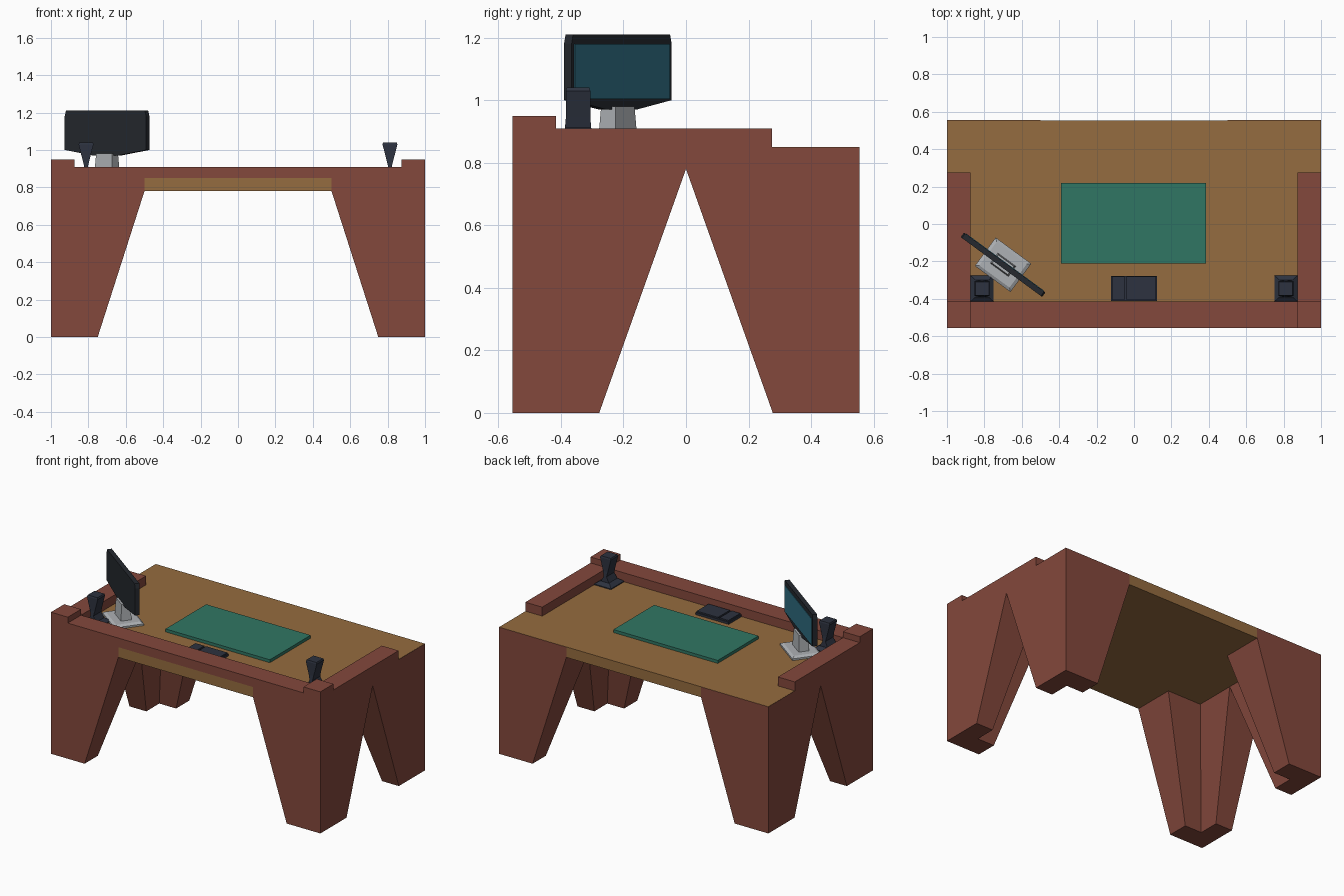
import bpy, bmesh
from math import radians
from mathutils import Matrix

if "Cube" in bpy.data.objects:
    bpy.data.objects.remove(bpy.data.objects["Cube"])


def material(name, r, g, b):
    m = bpy.data.materials.new(name)
    m.diffuse_color = (r, g, b, 1)
    m.use_nodes = True
    m.node_tree.nodes["Principled BSDF"].inputs["Base Color"].default_value = m.diffuse_color
    return m


RED = material("red_wood", 0.23, 0.065, 0.045)
WOOD = material("light_wood", 0.30, 0.15, 0.05)
GREEN = material("green", 0.03, 0.18, 0.125)
DARK = material("dark_plastic", 0.026, 0.032, 0.05)
BLACK = material("black_plastic", 0.018, 0.022, 0.028)
GREY = material("light_grey", 0.42, 0.44, 0.46)
TEAL = material("screen_glass", 0.03, 0.16, 0.23)


def loft(name, rings, mat, matrix=None):
    """Skin matching rings of points and cap both ends."""
    bm = bmesh.new()
    loops = [[bm.verts.new(p) for p in ring] for ring in rings]
    n = len(loops[0])
    for a, b in zip(loops, loops[1:]):
        for i in range(n):
            j = (i + 1) % n
            bm.faces.new((a[i], a[j], b[j], b[i]))
    bm.faces.new(loops[0])
    bm.faces.new(loops[-1])
    bmesh.ops.recalc_face_normals(bm, faces=bm.faces[:])
    mesh = bpy.data.meshes.new(name)
    bm.to_mesh(mesh)
    bm.free()
    mesh.materials.append(mat)
    ob = bpy.data.objects.new(name, mesh)
    bpy.context.collection.objects.link(ob)
    if matrix:
        ob.matrix_world = matrix
    return ob


def rect(cx, cy, hx, hy, z):
    return [(cx + sx * hx, cy + sy * hy, z)
            for sx, sy in ((-1, -1), (1, -1), (1, 1), (-1, 1))]


def box(name, x0, x1, y0, y1, z0, z1, mat, matrix=None):
    c = ((x0 + x1) / 2, (y0 + y1) / 2, (x1 - x0) / 2, (y1 - y0) / 2)
    return loft(name, [rect(*c, z0), rect(*c, z1)], mat, matrix)


X, Y, TOP = 1.0, 0.555, 0.85
RX, RY = 0.125, 0.14

# Table top
box("table_top", -X + .001, X - .001, -Y + .001, Y - .001, 0.78, TOP, WOOD)


# Tapered L-section legs, doubling in size towards the top
def leg_ring(sx, sy, scale, z):
    ell = [(0, 0), (2 * RX, 0), (2 * RX, RY), (RX, RY), (RX, Y / 2), (0, Y / 2)]
    return [(sx * (X - scale * u), sy * (Y - scale * v), z) for u, v in ell]


for sx, side in ((-1, "left"), (1, "right")):
    for sy, end in ((-1, "front"), (1, "back")):
        loft(f"{end}_{side}_leg",
             [leg_ring(sx, sy, 1, 0), leg_ring(sx, sy, 2, 0.78),
              leg_ring(sx, sy, 2, TOP - .001)], RED)

# Raised rails and corner blocks
box("front_rail", -X + RX, X - RX, -Y, -Y + RY, TOP - .001, 0.91, RED)
for s, side in ((-1, "left"), (1, "right")):
    x0, x1 = sorted((s * (X - RX), s * X))
    box(side + "_rail", x0, x1, -Y + RY, 0.275, TOP - .001, 0.91, RED)
    box(side + "_corner_block", x0, x1, -Y, -Y + RY, TOP - .001, 0.95, RED)

    # Speakers: flat flared foot and pinched body
    cx, cy = s * 0.8125, -0.345
    loft(side + "_speaker_foot", [rect(cx, cy, .0625, .07, TOP),
                                  rect(cx, cy, .0625, .07, .856),
                                  rect(cx, cy, .035, .045, .875)], DARK)
    loft(side + "_speaker_body", [rect(cx, cy, .032, .045, .87),
                                  rect(cx, cy, .01, .042, .912),
                                  rect(cx, cy, .018, .039, .945),
                                  rect(cx, cy, .04, .039, 1.03),
                                  rect(cx, cy, .036, .036, 1.04)], DARK)

# Desk mat
box("desk_mat", -.39, .385, -.212, .22, TOP, .87, GREEN)

# Keyboard with key blocks
box("keyboard_base", -.123, .123, -.412, -.277, TOP, .865, DARK)
box("main_keys", -.04, .118, -.407, -.282, .865, .874, DARK)
box("number_keys", -.118, -.052, -.407, -.282, .865, .874, DARK)

# Monitor, turned towards the user; local y is the screen direction
M = Matrix.Translation((-.70, -.218, 0)) @ Matrix.Rotation(radians(-36.3), 4, 'Z')
loft("monitor_foot", [rect(0, 0, .118, .094, TOP), rect(0, 0, .118, .094, .862),
                      rect(0, 0, .10, .078, .872)], GREY, M)
loft("monitor_neck", [rect(0, 0, .06, .034, .87), rect(0, 0, .052, .028, .98)], GREY, M)
half = [(.082, .97), (.27, 1.0), (.27, 1.18), (.262, 1.21)]
outline = half + [(-u, z) for u, z in reversed(half)]
loft("monitor_case", [[(u, y, z) for u, z in outline] for y in (-.015, .015)], BLACK, M)
box("monitor_hinge", -.07, .07, -.024, .024, .985, 1.03, BLACK, M).scale = (1, .6, 1)
box("screen", -.257, .257, .012, .018, 1.003, 1.18, TEAL, M)
